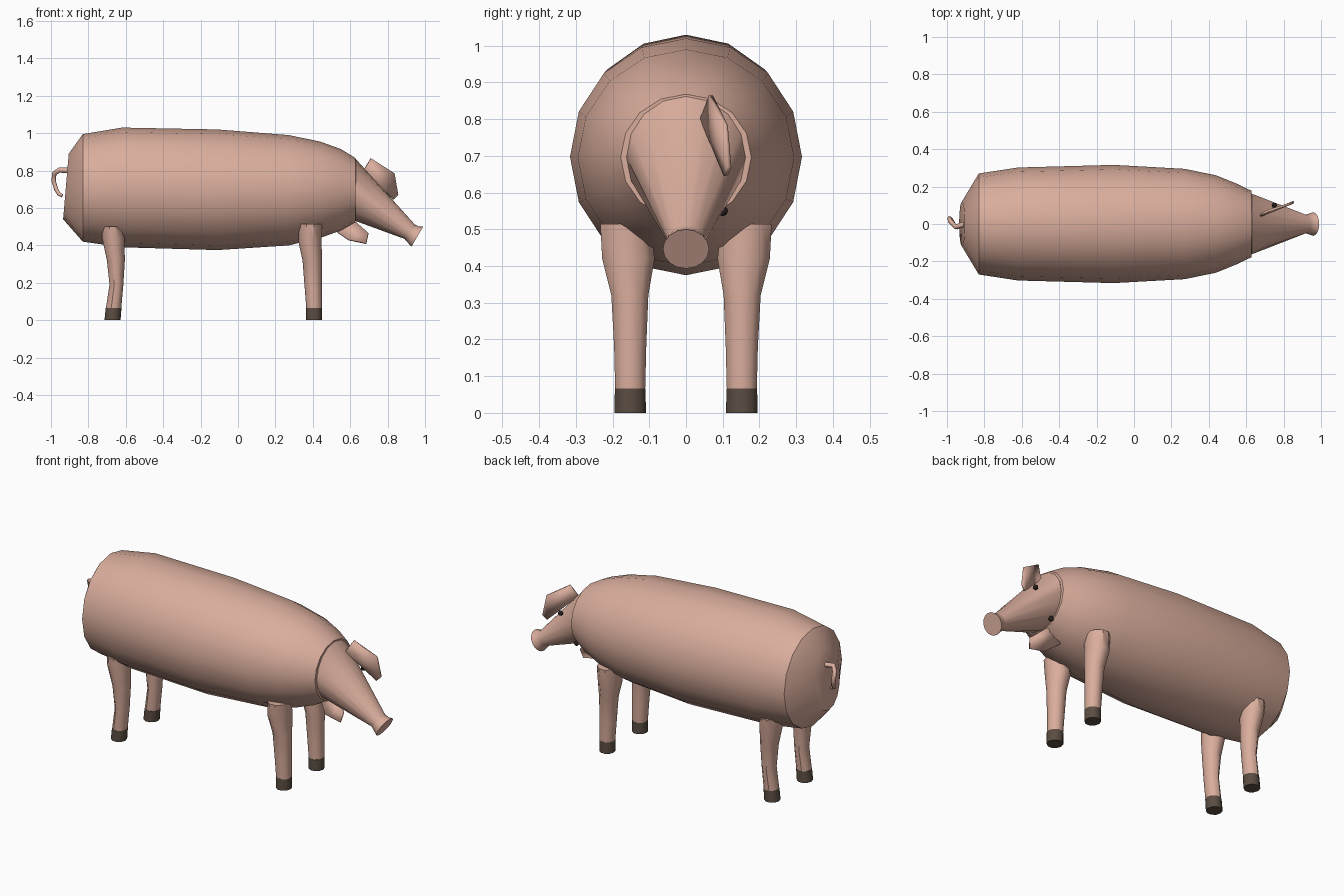
import bpy, bmesh, math
from mathutils import Vector as V

if "Cube" in bpy.data.objects:
    bpy.data.objects.remove(bpy.data.objects["Cube"])


def material(name, rgb):
    m = bpy.data.materials.new(name)
    m.diffuse_color = (*rgb, 1)
    m.use_nodes = True
    m.node_tree.nodes["Principled BSDF"].inputs["Base Color"].default_value = m.diffuse_color
    return m


PINK = material("pink skin", (0.70, 0.42, 0.335))
HOOF = material("dark hoof", (0.105, 0.075, 0.055))
EYE = material("black eye", (0.02, 0.014, 0.012))


def finish(bm, name, mat, angle=40):
    bmesh.ops.recalc_face_normals(bm, faces=bm.faces)
    me = bpy.data.meshes.new(name)
    bm.to_mesh(me)
    bm.free()
    me.materials.append(mat)
    ob = bpy.data.objects.new(name, me)
    bpy.context.collection.objects.link(ob)
    bpy.ops.object.select_all(action='DESELECT')
    ob.select_set(True)
    bpy.context.view_layer.objects.active = ob
    bpy.ops.object.shade_smooth_by_angle(angle=math.radians(angle))
    return ob


def loft(name, rings, n, mat, angle=40):
    """Capped skin over rings given as (centre, half axis a, half axis b)."""
    bm = bmesh.new()
    loops = []
    for c, a, b in rings:
        loops.append([bm.verts.new(V(c) + V(a) * math.cos(t) + V(b) * math.sin(t))
                      for t in (2 * math.pi * i / n for i in range(n))])
    for p, q in zip(loops, loops[1:]):
        for i in range(n):
            j = (i + 1) % n
            bm.faces.new((p[i], p[j], q[j], q[i]))
    bm.faces.new(loops[0])
    bm.faces.new(loops[-1])
    return finish(bm, name, mat, angle)


def side_ring(top, bottom, ry):
    """Ring spanning two (x, z) points of the side profile, half width ry."""
    t, b = V((top[0], 0, top[1])), V((bottom[0], 0, bottom[1]))
    return ((t + b) / 2, V((0, ry, 0)), (t - b) / 2)


# body barrel: x top, z top, x bottom, z bottom, half width
body = [(-.905, .89, -.935, .54, .12), (-.83, .995, -.83, .42, .27),
        (-.62, 1.03, -.62, .39, .302), (-.11, 1.02, -.11, .375, .316),
        (.27, .99, .27, .40, .295), (.44, .955, .44, .44, .26),
        (.55, .915, .55, .48, .215), (.627, .868, .627, .525, .178)]
loft("body", [side_ring(r[:2], r[2:4], r[4]) for r in body], 16, PINK)

# head cone with flared snout
head = [(.57, .84, .57, .54, .14), (.63, .862, .63, .53, .162),
        (.945, .512, .89, .435, .05), (.965, .502, .91, .412, .056),
        (.99, .50, .927, .393, .063)]
loft("head", [side_ring(r[:2], r[2:4], r[4]) for r in head], 16, PINK)

# legs and hooves: z, centre x, half x, centre y, half y
front = [(.515, .387, .063, .165, .072), (.42, .385, .062, .157, .075),
         (.32, .397, .052, .153, .053), (.18, .402, .046, .152, .046),
         (.065, .407, .042, .152, .043)]
hind = [(.50, -.67, .056, .165, .066), (.44, -.667, .06, .157, .07),
        (.32, -.653, .048, .153, .053), (.19, -.65, .037, .152, .046),
        (.065, -.665, .041, .152, .043)]
for label, rows, foot_x in (("front", front, .407), ("hind", hind, -.671)):
    for side, s in (("left", 1), ("right", -1)):
        def leg_ring(z, x, rx, y, ry):
            return ((x, s * y, z), (rx, 0, 0), (0, ry, 0))
        loft(f"{label}_{side}_leg", [leg_ring(*r) for r in rows], 10, PINK)
        z, x, rx, y, ry = rows[-1]
        loft(f"{label}_{side}_hoof",
             [leg_ring(.066, x, rx + .001, y, ry + .001),
              leg_ring(0, foot_x, .043, y, .045)], 10, HOOF)

# ears: thin five-sided flaps, one above and one below the head
ears = {"upper_ear": [(.71, .068, .865), (.835, .108, .785), (.855, .118, .67),
                      (.83, .108, .645), (.672, .043, .80)],
        "lower_ear": [(.525, .03, .475), (.59, -.025, .43), (.685, -.025, .41),
                      (.697, -.01, .465), (.60, .05, .55)]}
for name, pts in ears.items():
    bm = bmesh.new()
    bm.faces.new([bm.verts.new(p) for p in pts])
    ob = finish(bm, name, PINK)
    mod = ob.modifiers.new("thickness", 'SOLIDIFY')
    mod.thickness, mod.offset = .012, 0

# eyes, both on the left of the head
for name, p in (("upper_eye", (.75, .10, .70)), ("lower_eye", (.645, .10, .55))):
    bm = bmesh.new()
    bmesh.ops.create_uvsphere(bm, u_segments=10, v_segments=6, radius=.014)
    bmesh.ops.translate(bm, verts=bm.verts, vec=p)
    finish(bm, name, EYE)

# curly tail
path = [(-.90, 0, .80), (-.955, -.015, .803), (-.982, .015, .785),
        (-.986, .03, .745), (-.972, .015, .70), (-.958, -.015, .675),
        (-.94, -.02, .665)]
rings = []
for i, p in enumerate(path):
    d = (V(path[min(i + 1, 6)]) - V(path[max(i - 1, 0)])).normalized()
    a = d.cross(V((.2, 1, 0))).normalized()
    r = .015 - .001 * i
    rings.append((p, a * r, d.cross(a) * r))
loft("tail", rings, 8, PINK, 60)
